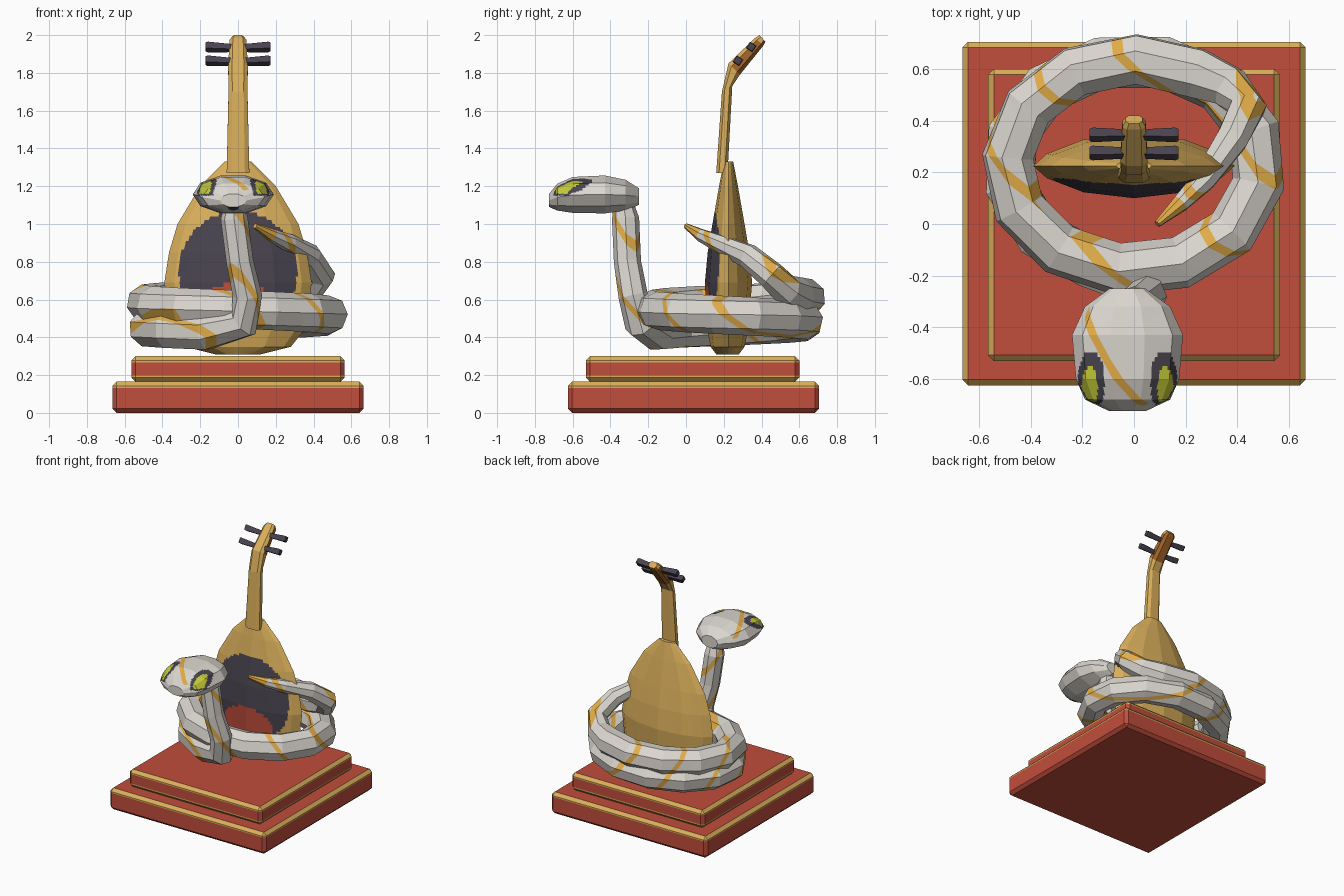
import bpy, bmesh, math
from mathutils import Vector

if "Cube" in bpy.data.objects:
    bpy.data.objects.remove(bpy.data.objects["Cube"], do_unlink=True)


def material(name, r, g, b):
    m = bpy.data.materials.new(name)
    m.use_nodes = True
    lin = [(c / 255) ** 2.2 for c in (r, g, b)] + [1.0]
    m.diffuse_color = lin
    m.node_tree.nodes["Principled BSDF"].inputs["Base Color"].default_value = lin
    return m


RED = material("lacquer red", 192, 78, 62)
GOLD = material("warm gold", 218, 174, 92)
PALE = material("pale scale", 218, 213, 206)
STRIPE = material("amber stripe", 226, 172, 74)
DARK = material("charcoal", 74, 69, 80)
LIME = material("lime eye", 194, 200, 58)
BROWN = material("brown wood", 165, 102, 45)


def finish(bm, name, mats):
    bmesh.ops.recalc_face_normals(bm, faces=bm.faces)
    me = bpy.data.meshes.new(name)
    bm.to_mesh(me)
    bm.free()
    for m in mats:
        me.materials.append(m)
    ob = bpy.data.objects.new(name, me)
    bpy.context.collection.objects.link(ob)


def loft(rings):
    bm = bmesh.new()
    loops = [[bm.verts.new(p) for p in ring] for ring in rings]
    n = len(loops[0])
    for a, b in zip(loops, loops[1:]):
        for i in range(n):
            j = (i + 1) % n
            bm.faces.new((a[i], a[j], b[j], b[i]))
    bm.faces.new(loops[0])
    bm.faces.new(loops[-1])
    bmesh.ops.recalc_face_normals(bm, faces=bm.faces)
    return bm


def refine(bm, cuts):
    bmesh.ops.subdivide_edges(bm, edges=bm.edges[:], cuts=cuts, use_grid_fill=True)
    bm.normal_update()


def ellipse(x, z, rx, rz):
    return (x / rx) ** 2 + (z / rz) ** 2 < 1


def paint_band(bm, direction, lo, hi, index, allowed=lambda c: True):
    """Cut the mesh along two parallel planes and colour the faces between."""
    d = Vector(direction)
    for level in (lo, hi):
        geom = bm.verts[:] + bm.edges[:] + bm.faces[:]
        bmesh.ops.bisect_plane(bm, geom=geom, plane_co=d * level / d.length_squared,
                               plane_no=d.normalized(), dist=0.0001)
    for f in bm.faces:
        c = f.calc_center_median()
        if lo < c.dot(d) < hi and allowed(c):
            f.material_index = index


# Stepped plinth with gilded chamfers and thin gilded lines beside them
def slab(name, half, y, z0, z1, lower_trim):
    bm = bmesh.new()
    bmesh.ops.create_cube(bm, size=1)
    for v in bm.verts:
        v.co = (v.co.x * half * 2, y + v.co.y * half * 2, z0 + (v.co.z + 0.5) * (z1 - z0))
    bmesh.ops.bevel(bm, geom=bm.edges[:], offset=0.022, segments=1, affect='EDGES')
    bm.normal_update()
    for f in bm.faces:
        nz = f.normal.z
        f.material_index = int(0.2 < nz < 0.9 or (lower_trim and -0.9 < nz < -0.2))
    paint_band(bm, (0, 0, 1), z1 - 0.032, z1 - 0.022, 1)
    if lower_trim:
        paint_band(bm, (0, 0, 1), z0 + 0.022, z0 + 0.032, 1)
    finish(bm, name, [RED, GOLD])


slab("plinth_lower", 0.665, 0.04, 0.0, 0.165, False)
slab("plinth_upper", 0.565, 0.035, 0.165, 0.30, True)

# Lute body: height, half width, front y, back y
MID = 0.225
body = [(0.31, 0.12, 0.16, 0.28), (0.35, 0.28, 0.13, 0.31), (0.45, 0.36, 0.11, 0.33),
        (0.69, 0.39, 0.10, 0.35), (0.85, 0.365, 0.115, 0.335), (1.0, 0.32, 0.14, 0.31),
        (1.2, 0.2, 0.175, 0.275), (1.33, 0.07, 0.2, 0.25)]
rings = []
for z, w, yf, yb in body:
    ring = []
    for k in range(12):
        a = math.tau * k / 12
        s = math.sin(a)
        depth = (yb - MID) if s > 0 else (yf - MID)
        ring.append((w * math.cos(a), MID + depth * abs(s) ** 1.4, z))
    rings.append(ring)
bm = loft(rings)
refine(bm, 9)
for f in bm.faces:
    c = f.calc_center_median()
    if c.y < MID and f.normal.y < -0.1:
        if ellipse(c.x, c.z - 0.56, 0.2, 0.13):
            f.material_index = 2
        elif ellipse(c.x, c.z - 0.75, 0.315, 0.315):
            f.material_index = 1
finish(bm, "lute_body", [GOLD, DARK, RED])

# Lute neck with bent head: half width, front (y, z), back (y, z)
neck = [(0.06, (0.16, 1.27), (0.22, 1.27)), (0.05, (0.19, 1.70), (0.245, 1.73)),
        (0.052, (0.225, 1.85), (0.285, 1.79)), (0.045, (0.365, 1.985), (0.41, 1.945)),
        (0.032, (0.39, 2.0), (0.42, 1.965))]
rings = []
for w, f, b in neck:
    f, b = Vector((0, *f)), Vector((0, *b))
    outline = [(0.6, 0), (1, 0.25), (1, 0.75), (0.6, 1)]
    outline += [(-x, t) for x, t in reversed(outline)]
    rings.append([f.lerp(b, t) + Vector((x * w, 0, 0)) for x, t in outline])
bm = loft(rings)
bm.normal_update()
for f in bm.faces:
    c = f.calc_center_median()
    if 1.8 < c.z < 1.96 and f.normal.dot(Vector((0, 0.7, -0.7))) > -0.2:
        f.material_index = 1
finish(bm, "lute_neck", [GOLD, BROWN])

# Square tuning pegs, thicker at the outer ends
for label, y, z in (("upper", 0.345, 1.935), ("lower", 0.275, 1.862)):
    for side, sx in (("left", 1), ("right", -1)):
        rings = []
        for x, r, dz in ((0.03, 0.022, -0.004), (0.16, 0.029, 0.002), (0.172, 0.024, 0.003)):
            rings.append([(sx * x, y + r * math.cos(math.tau * k / 4 + 0.2),
                           z + dz + r * math.sin(math.tau * k / 4 + 0.2)) for k in range(4)])
        finish(loft(rings), f"{label}_{side}_peg", [DARK])

# Serpent path: raised neck, coil, then tail
path = [(-0.02, -0.33, 1.10, 0.055), (-0.02, -0.32, 1.03, 0.072), (0.01, -0.31, 0.80, 0.072),
        (0.05, -0.28, 0.62, 0.078), (0.03, -0.24, 0.48, 0.09)]
STEPS = 19
for i in range(STEPS + 1):
    t = i / STEPS
    a = math.radians(-110 - 550 * t)
    path.append((0.49 * math.cos(a), 0.23 + 0.408 * math.sin(a), 0.43 + 0.19 * t, 0.102))
path += [(0.37, 0.53, 0.65, 0.085), (0.44, 0.45, 0.73, 0.075), (0.38, 0.33, 0.83, 0.066),
         (0.27, 0.17, 0.90, 0.048), (0.18, 0.08, 0.94, 0.035), (0.09, 0.0, 0.99, 0.014)]
pts = [Vector(p[:3]) for p in path]
rings = []
up = Vector((0, -1, 0))
for i, p in enumerate(pts):
    t = (pts[min(i + 1, len(pts) - 1)] - pts[max(i - 1, 0)]).normalized()
    up = (up - t * up.dot(t)).normalized()
    across = t.cross(up)
    r = path[i][3]
    rings.append([p + r * (up * math.cos(math.tau * k / 8) + across * math.sin(math.tau * k / 8))
                  for k in range(8)])
bm = loft(rings)


# Parallel diagonal stripes across the coil, one more on the raised neck, amber tail tip
def on_neck(c):
    return c.z > 0.8 and c.y < -0.2


for level in (0.0, 0.37, 0.86, 1.3, 1.71):
    paint_band(bm, (1, 1, 1), level - 0.026, level + 0.026, 1)
paint_band(bm, (1, 1, 1), 0.644, 0.696, 1, on_neck)
for f in bm.faces:
    if (f.calc_center_median() - pts[-1]).length < 0.07:
        f.material_index = 1
finish(bm, "serpent_body", [PALE, STRIPE])

# Serpent head: y, half width, bottom, top
HX = -0.025
head = [(-0.725, 0.07, 1.09, 1.16), (-0.68, 0.165, 1.07, 1.215), (-0.60, 0.2, 1.058, 1.25),
        (-0.43, 0.215, 1.055, 1.258), (-0.32, 0.165, 1.07, 1.235), (-0.25, 0.07, 1.10, 1.19)]
rings = []
for y, w, lo, hi in head:
    mid, h = (lo + hi) / 2, (hi - lo) / 2
    rings.append([(HX + w * math.cos(math.tau * k / 10), y,
                   mid + h * 1.04 * math.sin(math.tau * k / 10)) for k in range(10)])
bm = loft(rings)
refine(bm, 9)
for level in (0.55, 1.09):
    paint_band(bm, (1.6, 1, 1), level - 0.032, level + 0.032, 3, lambda c: c.z > 1.18)
# Eyes with dark surrounds, and the mouth
for f in bm.faces:
    c = f.calc_center_median()
    x = c.x - HX
    if c.z > 1.16 and ellipse(abs(x) - 0.147, c.y + 0.635, 0.032, 0.08):
        f.material_index = 2
    elif c.z > 1.15 and ellipse(abs(x) - 0.14, c.y + 0.61, 0.052, 0.12):
        f.material_index = 1
    elif c.y < -0.66 and ellipse(x, c.z - 1.09, 0.03, 0.018):
        f.material_index = 1
finish(bm, "serpent_head", [PALE, DARK, LIME, STRIPE])
